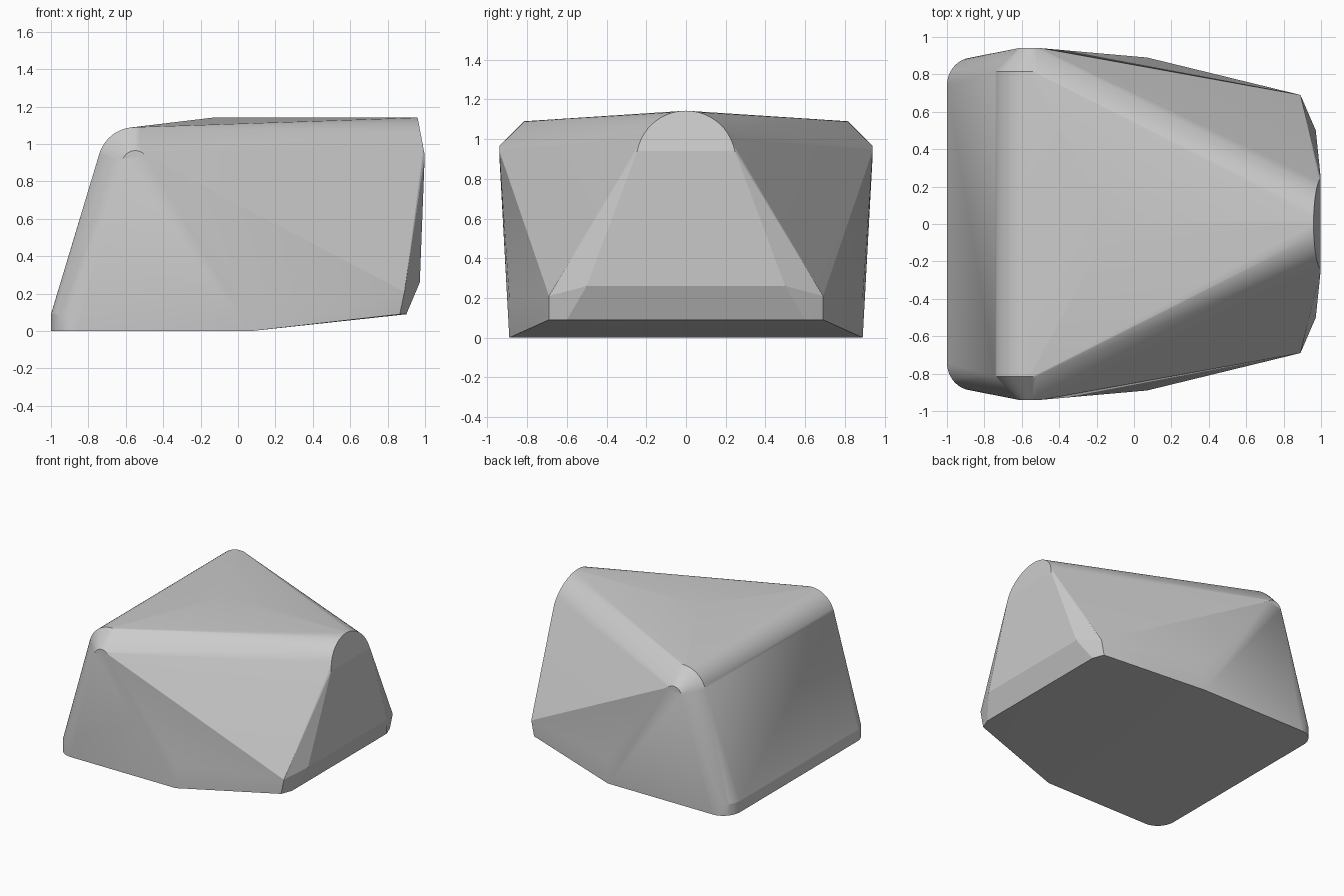
import bpy
import bmesh
from math import sin, cos, radians

cube = bpy.data.objects.get("Cube")
if cube:
    bpy.data.objects.remove(cube, do_unlink=True)


def arc(u, v, ru, rv, start, end, steps):
    """Points on an elliptical arc, angles in degrees."""
    angles = [radians(start + (end - start) * i / steps) for i in range(steps + 1)]
    return [(u + ru * cos(a), v + rv * sin(a)) for a in angles]


points = []


def mirrored(x, y, z):
    points.extend([(x, y, z), (x, -y, z)])


# Rounded rear foot corners, with a short upright rim
for x, y in arc(-0.86, 0.74, 0.14, 0.15, 180, 90, 12):
    mirrored(x, y, 0)
    mirrored(x, y, 0.09)

# Rear shoulders: large arc on top, small arc at the outer tip
for x, z in arc(-0.55, 0.89, 0.2, 0.2, 164, 82, 12):
    mirrored(x, 0.815, z)
for x, z in arc(-0.55, 0.895, 0.07, 0.07, 164, 40, 14):
    mirrored(x, 0.94, z)

# Side corners
mirrored(0.07, 0.89, 0)
mirrored(0.07, 0.89, 0.2)

# Chamfered lower corners of the nose
mirrored(0.865, 0.69, 0.09)
mirrored(0.89, 0.69, 0.21)
mirrored(0.90, 0.60, 0.09)
mirrored(0.972, 0.50, 0.26)

# Rounded, slightly leaning nose top
for y, z in arc(0, 0.893, 0.25, 0.25, 11, 169, 22):
    points.append((0.96 + 0.19 * (1.143 - z), y, z))

# Rear end of the ridge
points.append((-0.12, 0, 1.143))

# Wrap the outline points in one faceted shell
bm = bmesh.new()
for p in points:
    bm.verts.new(p)
hull = bmesh.ops.convex_hull(bm, input=bm.verts[:])
loose = [v for v in bm.verts if not v.link_faces]
bmesh.ops.delete(bm, geom=loose, context='VERTS')
bmesh.ops.dissolve_limit(bm, angle_limit=radians(0.5),
                         verts=bm.verts[:], edges=bm.edges[:])
bmesh.ops.recalc_face_normals(bm, faces=bm.faces[:])
mesh = bpy.data.meshes.new("rock_body")
bm.to_mesh(mesh)
bm.free()

body = bpy.data.objects.new("rock_body", mesh)
bpy.context.collection.objects.link(body)

# Plain grey finish
grey = bpy.data.materials.new("light_grey")
grey.use_nodes = True
colour = (0.6, 0.6, 0.6, 1)
grey.diffuse_color = colour
grey.node_tree.nodes["Principled BSDF"].inputs["Base Color"].default_value = colour
mesh.materials.append(grey)

# Smooth the rounds, keep the facets crisp
bpy.ops.object.select_all(action='DESELECT')
body.select_set(True)
bpy.context.view_layer.objects.active = body
bpy.ops.object.shade_smooth_by_angle(angle=radians(12))
